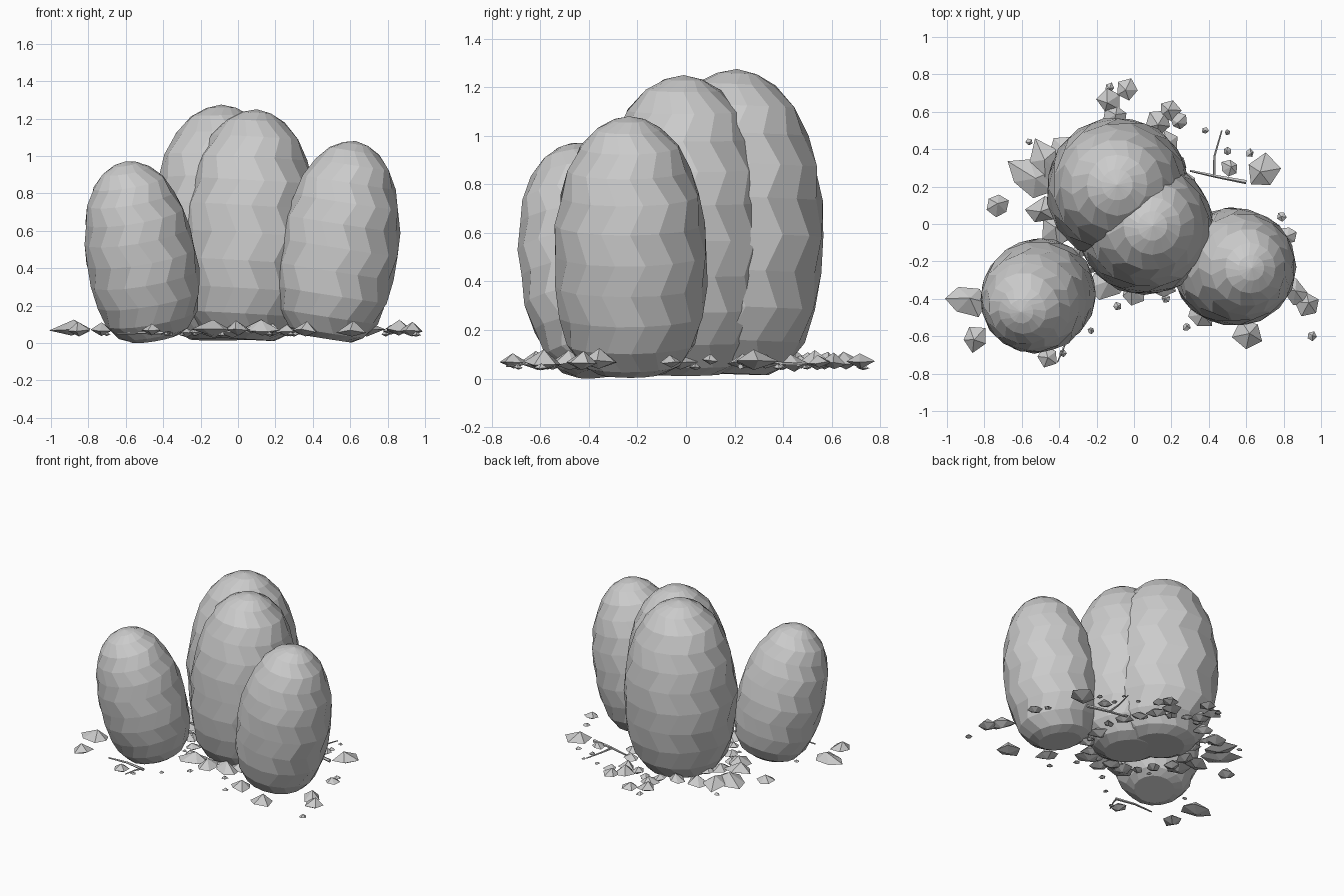
import bpy
import bmesh
import math
import random
from mathutils import Vector

random.seed(4)

if "Cube" in bpy.data.objects:
    bpy.data.objects.remove(bpy.data.objects["Cube"], do_unlink=True)

stone = bpy.data.materials.new("stone grey")
stone.use_nodes = True
stone.diffuse_color = (0.6, 0.6, 0.6, 1)
stone.node_tree.nodes["Principled BSDF"].inputs["Base Color"].default_value = stone.diffuse_color


def finish(name, bm):
    """Turn a bmesh into a flat shaded grey object."""
    bmesh.ops.recalc_face_normals(bm, faces=bm.faces)
    mesh = bpy.data.meshes.new(name)
    bm.to_mesh(mesh)
    bm.free()
    mesh.materials.append(stone)
    obj = bpy.data.objects.new(name, mesh)
    bpy.context.collection.objects.link(obj)
    return obj


def ring(bm, radius, z, sides, turn=0.0):
    return [bm.verts.new((radius * math.cos((i + turn) * math.tau / sides),
                          radius * math.sin((i + turn) * math.tau / sides), z))
            for i in range(sides)]


def bridge(bm, low, high):
    n = len(low)
    for i in range(n):
        j = (i + 1) % n
        bm.faces.new((low[i], low[j], high[j], high[i]))


def cap(bm, loop, tip):
    for i in range(len(loop)):
        bm.faces.new((loop[i], loop[(i + 1) % len(loop)], tip))


# Egg outline: fraction of the height, fraction of the widest radius
PROFILE = [(0, 0.46), (0.03, 0.65), (0.11, 0.84), (0.22, 0.95), (0.34, 1), (0.46, 1.01),
           (0.58, 0.98), (0.69, 0.91), (0.79, 0.8), (0.88, 0.65), (0.95, 0.43), (0.985, 0.22)]


def egg(name, base, top, radius, sides=16):
    """Faceted egg standing on a flat end, its rows sheared to and fro."""
    axis = Vector(top) - Vector(base)
    bm = bmesh.new()
    loops = []
    for k, (t, r) in enumerate(PROFILE):
        loop = ring(bm, r * radius, t * axis.length, sides, 0.5 * (k % 2))
        for v in loop:
            v.co.xy *= random.uniform(0.985, 1.015)
        loops.append(loop)
    for low, high in zip(loops, loops[1:]):
        bridge(bm, low, high)
    bm.faces.new(loops[0])
    cap(bm, loops[-1], bm.verts.new((0, 0, axis.length)))
    obj = finish(name, bm)
    obj.rotation_euler = Vector((0, 0, 1)).rotation_difference(axis).to_euler()
    obj.location = base


egg("left_tilted_egg", (-0.445, -0.32, 0.03), (-0.605, -0.47, 0.97), 0.295)
egg("right_tilted_egg", (0.465, -0.225, 0.025), (0.63, -0.235, 1.08), 0.315)
egg("middle_egg", (0.03, -0.02, 0.02), (0.1, -0.01, 1.25), 0.36)
egg("back_egg", (-0.08, 0.165, 0.02), (-0.09, 0.21, 1.275), 0.38)


def shard(name, x, y, size, stretch=1.0, angle=None, z=0.065):
    """Flattened rock chip with a ragged rim and a point above and below."""
    bm = bmesh.new()
    rim = ring(bm, size, 0, random.choice((5, 6)))
    for v in rim:
        v.co.xy *= random.uniform(0.8, 1.08)
        v.co.z += size * random.uniform(-0.12, 0.12)
    off = size * 0.2
    top = bm.verts.new((random.uniform(-off, off), random.uniform(-off, off),
                        min(size * 0.65, 0.055)))
    low = bm.verts.new((0, 0, -min(size * 0.4, 0.03)))
    cap(bm, rim, top)
    cap(bm, rim, low)
    obj = finish(name, bm)
    obj.scale = (stretch, 1 / stretch, 1)
    obj.location = (x, y, z)
    obj.rotation_euler.z = random.uniform(0, math.tau) if angle is None else angle


# Loose rock chips around the eggs
CHIPS = [(-0.73, 0.1, 0.07), (-0.85, -0.61, 0.075), (-0.46, -0.71, 0.06), (-0.13, 0.66, 0.07),
         (-0.04, 0.72, 0.06), (0.19, 0.61, 0.065), (0.13, 0.54, 0.08), (0.24, 0.55, 0.05),
         (0.69, 0.28, 0.1), (0.51, 0.3, 0.05), (0.82, -0.06, 0.05), (0.61, -0.59, 0.085),
         (0.36, -0.48, 0.08), (-0.38, 0.4, 0.08), (-0.42, -0.04, 0.09), (0.93, -0.43, 0.075),
         (-0.1, 0.57, 0.07)]
for n, (x, y, size) in enumerate(CHIPS):
    shard(f"rock_chip_{n + 1}", x, y, size)

# Long thin flakes: position, size, stretch, direction
FLAKES = [(-0.89, -0.41, 0.105, 1.2, -0.1), (-0.55, 0.25, 0.12, 1.2, -0.6), (-0.47, 0.33, 0.11, 1.2, 2),
          (-0.48, 0.07, 0.09, 1.2, 0.4), (0.0, -0.35, 0.08, 1.2, 1.4), (-0.14, -0.32, 0.1, 1.2, 0.2),
          (0.13, -0.32, 0.09, 1.3, -0.4), (0.86, -0.36, 0.085, 1.3, -0.9)]
for n, (x, y, size, stretch, angle) in enumerate(FLAKES):
    shard(f"rock_flake_{n + 1}", x, y, size, stretch, angle, z=0.07)

# Rubble tucked under the overhang of the two big eggs
for n in range(20):
    turn = n * math.tau / 20
    reach = random.uniform(0.29, 0.37)
    shard(f"tucked_rubble_{n + 1}", -0.03 + reach * math.cos(turn),
          0.1 + (reach + 0.08) * math.sin(turn),
          random.uniform(0.04, 0.08), 1.15, z=random.uniform(0.05, 0.075))

# Small pebbles
PEBBLES = [(-0.13, 0.73), (0.38, 0.5), (0.5, 0.49), (0.5, 0.39), (0.62, 0.38), (0.79, 0.04),
           (0.95, -0.6), (0.28, -0.55), (0.17, -0.4), (-0.09, -0.44), (-0.38, -0.69),
           (-0.23, -0.57), (-0.56, 0.44), (-0.3, -0.2), (0.3, -0.1), (-0.7, -0.3)]
for n, (x, y) in enumerate(PEBBLES):
    shard(f"pebble_{n + 1}", x, y, random.uniform(0.016, 0.03), z=0.045)


def twig(name, points, radius):
    """Thin tapering stick along a path."""
    bm = bmesh.new()
    loops = []
    for k, p in enumerate(points):
        ahead = Vector(points[min(k + 1, len(points) - 1)])
        behind = Vector(points[max(k - 1, 0)])
        turn = (ahead - behind).to_track_quat("Z", "Y")
        loop = ring(bm, radius * (1 - 0.25 * k), 0, 5)
        for v in loop:
            v.co = turn @ v.co + Vector(p)
        loops.append(loop)
    for low, high in zip(loops, loops[1:]):
        bridge(bm, low, high)
    bm.faces.new(loops[0])
    bm.faces.new(loops[-1])
    finish(name, bm)


twig("back_twig", [(0.6, 0.225, 0.05), (0.44, 0.255, 0.055), (0.3, 0.285, 0.05)], 0.012)
twig("back_twig_branch", [(0.43, 0.26, 0.055), (0.43, 0.36, 0.065), (0.47, 0.5, 0.06)], 0.008)
twig("front_twig", [(-0.35, -0.61, 0.05), (-0.5, -0.59, 0.055), (-0.65, -0.59, 0.05)], 0.01)
twig("front_twig_branch", [(-0.36, -0.61, 0.055), (-0.38, -0.67, 0.06), (-0.41, -0.74, 0.05)], 0.007)
